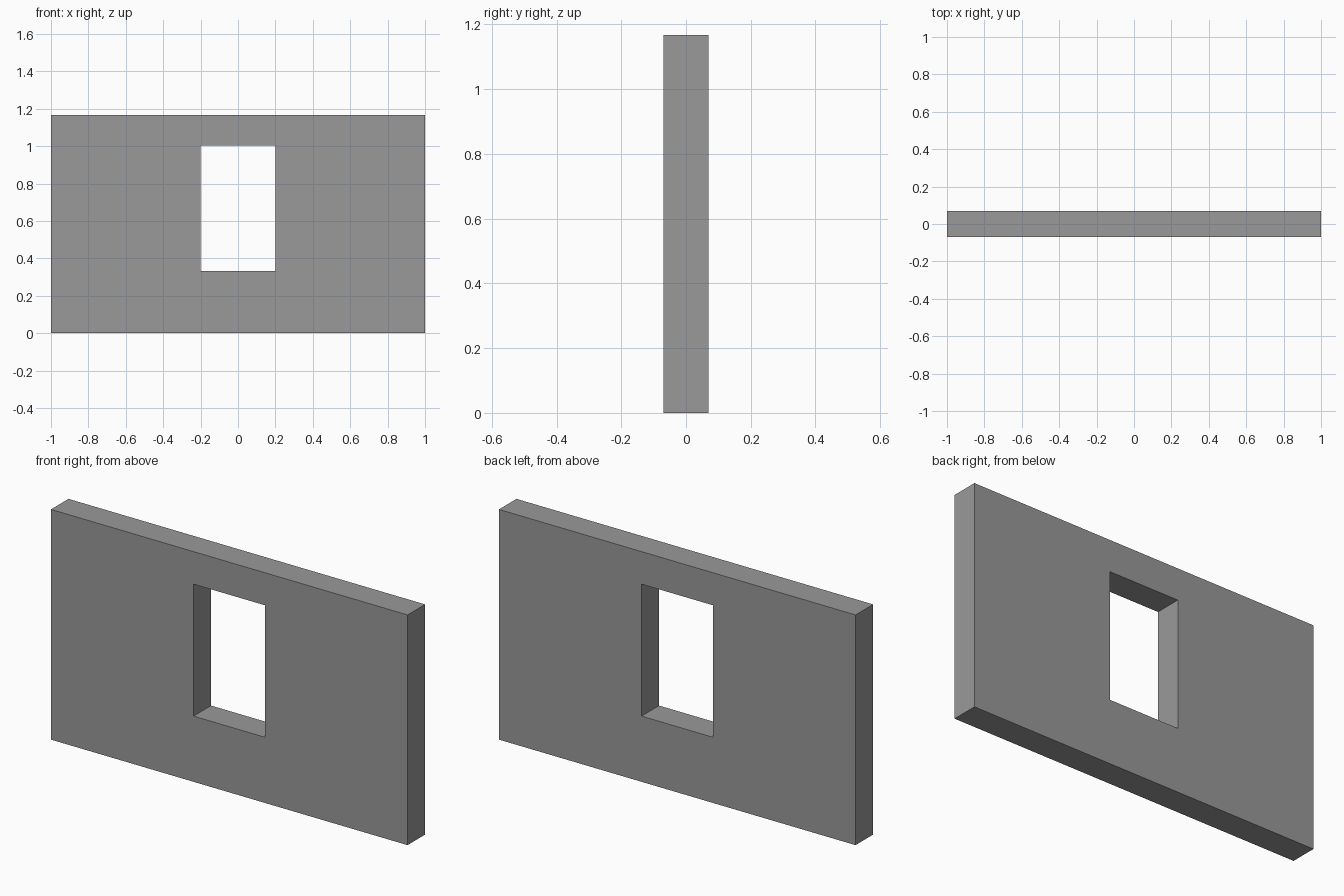
import bpy, bmesh

if "Cube" in bpy.data.objects:
    bpy.data.objects.remove(bpy.data.objects["Cube"])

W, H, T = 1.0, 1.167, 0.07          # half width, height, half thickness
HW, SILL, HEAD = 0.2, 0.333, 1.002  # window half width, bottom, top


def rect(bm, hw, z0, z1):
    """Four front-face corners of a rectangle, in order."""
    return [bm.verts.new((x, -T, z)) for x, z in
            ((-hw, z0), (hw, z0), (hw, z1), (-hw, z1))]


bm = bmesh.new()

# Front face: a ring of quads around the window opening
outer = rect(bm, W, 0, H)
inner = rect(bm, HW, SILL, HEAD)
for i in range(4):
    j = (i + 1) % 4
    bm.faces.new((outer[i], outer[j], inner[j], inner[i]))

# Extrude through the thickness, keeping the front face
geom = bmesh.ops.extrude_face_region(bm, geom=bm.faces[:], use_keep_orig=True)
back = [v for v in geom["geom"] if isinstance(v, bmesh.types.BMVert)]
bmesh.ops.translate(bm, verts=back, vec=(0, 2 * T, 0))
bmesh.ops.recalc_face_normals(bm, faces=bm.faces[:])

mesh = bpy.data.meshes.new("wall_with_window")
bm.to_mesh(mesh)
bm.free()

# Dark grey wall
grey = bpy.data.materials.new("dark_grey")
grey.diffuse_color = (0.32, 0.32, 0.32, 1)
grey.use_nodes = True
grey.node_tree.nodes["Principled BSDF"].inputs["Base Color"].default_value = grey.diffuse_color
mesh.materials.append(grey)
bpy.context.collection.objects.link(bpy.data.objects.new("wall_with_window", mesh))
